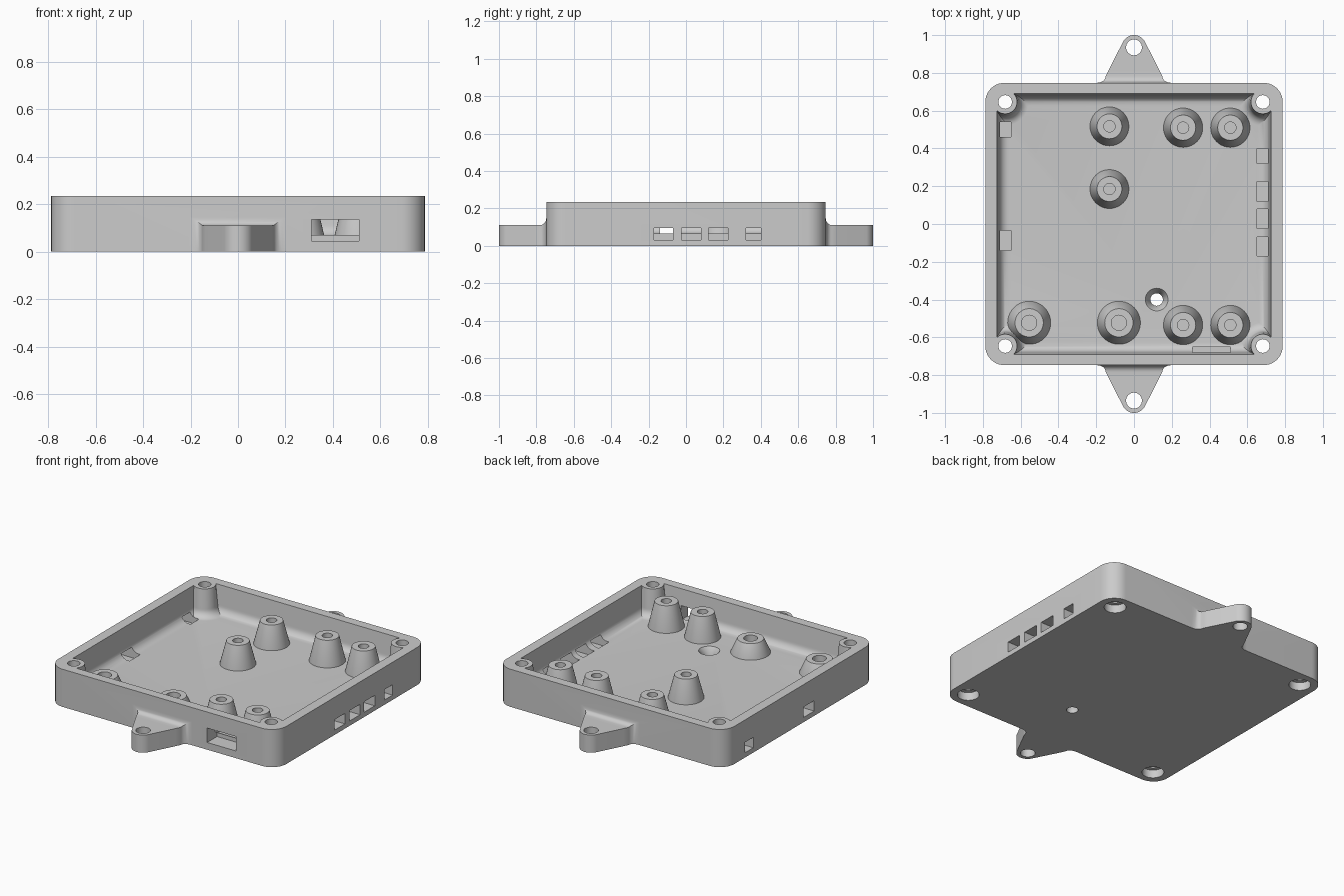
import bpy, bmesh
from math import sin, cos, pi, sqrt, atan2

cube = bpy.data.objects.get("Cube")
if cube:
    bpy.data.objects.remove(cube, do_unlink=True)

grey = bpy.data.materials.new("matte grey")
grey.use_nodes = True
COLOUR = (0.6, 0.6, 0.6, 1)
grey.diffuse_color = COLOUR
grey.node_tree.nodes["Principled BSDF"].inputs["Base Color"].default_value = COLOUR

HX, HY, H = 0.787, 0.747, 0.235      # outer half sizes and height
FLOOR = 0.065
PX, PY, PR = 0.682, 0.646, 0.063     # corner screw posts
CORNERS = [(1, 1), (-1, 1), (-1, -1), (1, -1)]


def loft(name, loops):
    """Solid skinned through loops of equal length, capped at both ends."""
    bm = bmesh.new()
    rings = [[bm.verts.new(p) for p in loop] for loop in loops]
    n = len(rings[0])
    for a, b in zip(rings, rings[1:]):
        for i in range(n):
            j = (i + 1) % n
            bm.faces.new((a[i], a[j], b[j], b[i]))
    bm.faces.new(rings[0][::-1])
    bm.faces.new(rings[-1])
    bm.normal_update()
    if bm.calc_volume(signed=True) < 0:
        bmesh.ops.reverse_faces(bm, faces=bm.faces)
    mesh = bpy.data.meshes.new(name)
    bm.to_mesh(mesh)
    bm.free()
    mesh.materials.append(grey)
    obj = bpy.data.objects.new(name, mesh)
    bpy.context.collection.objects.link(obj)
    return obj


def lathe(name, x, y, profile, n=40):
    return loft(name, [[(x + r * cos(2 * pi * i / n), y + r * sin(2 * pi * i / n), z)
                        for i in range(n)] for r, z in profile])


def box(name, x0, x1, y0, y1, z0, z1):
    return loft(name, [[(x0, y0, z), (x1, y0, z), (x1, y1, z), (x0, y1, z)]
                       for z in (z0, z1)])


def activate(obj):
    bpy.ops.object.select_all(action="DESELECT")
    obj.select_set(True)
    bpy.context.view_layer.objects.active = obj


def boolean(target, tool, operation="DIFFERENCE"):
    activate(target)
    mod = target.modifiers.new("cut", "BOOLEAN")
    mod.operation, mod.solver, mod.object = operation, "EXACT", tool
    bpy.ops.object.modifier_apply(modifier=mod.name)
    bpy.data.objects.remove(tool, do_unlink=True)


def smooth(obj):
    activate(obj)
    bpy.ops.object.shade_smooth_by_angle(angle=0.6)


def outer_loop(z, r=0.1, n=10):
    pts = []
    for k, (sx, sy) in enumerate(CORNERS):
        for i in range(n + 1):
            a = (k + i / n) * pi / 2
            pts.append((sx * (HX - r) + r * cos(a), sy * (HY - r) + r * sin(a), z))
    return pts


def cavity_loop(z, inset, n=16):
    """Inner rectangle with a bite around each screw post."""
    w, h, r = 0.725 - inset, 0.69 - inset, PR + inset
    dx, dy = w - PX, h - PY
    start = atan2(-sqrt(r * r - dx * dx), dx)
    end = atan2(dy, -sqrt(r * r - dy * dy)) % (2 * pi) - 2 * pi
    arc = [start + (end - start) * i / n for i in range(n + 1)]
    pts = []
    for sx, sy in CORNERS:
        order = arc if sx * sy > 0 else arc[::-1]
        pts += [(sx * (PX + r * cos(a)), sy * (PY + r * sin(a)), z) for a in order]
    return pts


# Tray with filleted cavity
tray = loft("enclosure_tray", [outer_loop(0), outer_loop(H)])
F = 0.05
layers = [(0.3, 0), (H, 0), (FLOOR + F, 0.012)]
layers += [(FLOOR + F - F * sin(t), 0.012 + F - F * cos(t))
           for t in [i * pi / 16 for i in range(1, 9)]]
boolean(tray, loft("cavity", [cavity_loop(z, d) for z, d in layers]))


# Mounting lugs, widest at the wall with a fillet on top
def lug(side):
    tip, r, f = 0.935, 0.065, 0.036
    stations = [(0.73, 0.205, 0.11 + f), (HY, 0.205, 0.11 + f)]
    for i in range(1, 7):
        t = i * pi / 12
        y = HY + f * (1 - cos(t))
        stations.append((y, 0.205 - 0.055 * sin(t) ** 0.8, 0.11 + f * (1 - sin(t))))
    stations.append((0.81, 0.137, 0.11))
    for i in range(13):
        a = 0.45 + (pi / 2 - 0.46) * i / 12
        stations.append((tip + r * sin(a), r * cos(a), 0.11))
    return loft("mounting_lug", [[(-w, side * y, 0), (w, side * y, 0),
                                  (w, side * y, z), (-w, side * y, z)]
                                 for y, w, z in stations])


for side in (-1, 1):
    boolean(tray, lug(side), "UNION")
    boolean(tray, lathe("lug_hole", 0, side * 0.935, [(0.042, -0.1), (0.042, 0.3)]))

# Corner screw holes, counterbored from below
for sx, sy in CORNERS:
    boolean(tray, lathe("screw_hole", sx * PX, sy * PY,
                        [(0.062, -0.1), (0.062, 0.05), (0.036, 0.05), (0.036, 0.3)]))

# Countersunk hole in the floor
boolean(tray, lathe("floor_hole", 0.12, -0.4,
                    [(0.033, -0.1), (0.033, 0.025), (0.06, FLOOR), (0.06, 0.1)]))

# Connector slots in the walls
for y0, y1 in [(0.32, 0.4), (0.12, 0.225), (-0.025, 0.08), (-0.17, -0.07)]:
    boolean(tray, box("right_slot", 0.65, 0.9, y0, y1, 0.03, 0.095))
for y0, y1 in [(0.46, 0.54), (-0.14, -0.035)]:
    boolean(tray, box("left_slot", -0.9, -0.65, y0, y1, 0.03, 0.095))
boolean(tray, box("front_slot", 0.31, 0.51, -0.9, -0.65, 0.045, 0.135))
smooth(tray)


# Tapered standoffs with blind holes
def standoff(x, y, base, top, hole, height):
    z = FLOOR + height
    smooth(lathe("standoff", x, y, [(base, FLOOR - 0.005), (base, FLOOR), (top, z),
                                    (hole, z), (hole, FLOOR + 0.02)]))


for x in (0.26, 0.51):
    for y in (0.51, -0.535):
        standoff(x, y, 0.104, 0.067, 0.03, 0.155)
for y in (0.517, 0.185):
    standoff(-0.13, y, 0.103, 0.066, 0.03, 0.143)
for x in (-0.555, -0.08):
    standoff(x, -0.523, 0.114, 0.075, 0.04, 0.085)
